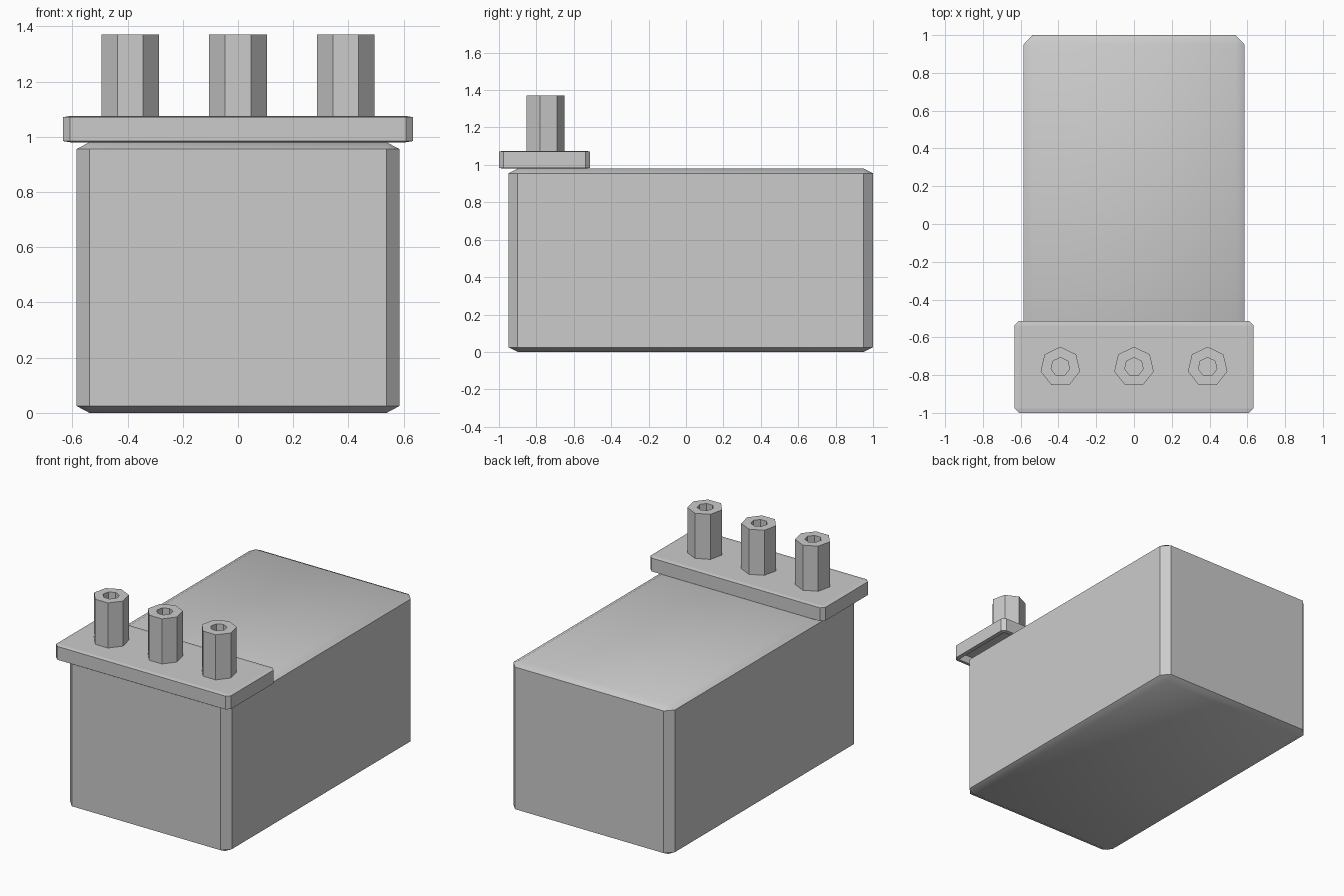
import bpy, bmesh, math
from mathutils import Matrix, Vector

cube = bpy.data.objects.get("Cube")
if cube:
    bpy.data.objects.remove(cube, do_unlink=True)

# Single plain grey
grey = bpy.data.materials.new("plain_grey")
grey.use_nodes = True
GREY = (0.6, 0.6, 0.6, 1)
grey.diffuse_color = GREY
grey.node_tree.nodes["Principled BSDF"].inputs["Base Color"].default_value = GREY


def finish(name, bm):
    bmesh.ops.recalc_face_normals(bm, faces=bm.faces)
    mesh = bpy.data.meshes.new(name)
    bm.to_mesh(mesh)
    bm.free()
    mesh.materials.append(grey)
    obj = bpy.data.objects.new(name, mesh)
    bpy.context.collection.objects.link(obj)
    return obj


def smooth(obj, degrees):
    bpy.ops.object.select_all(action='DESELECT')
    obj.select_set(True)
    bpy.context.view_layer.objects.active = obj
    bpy.ops.object.shade_smooth_by_angle(angle=math.radians(degrees))


def chamfered_block(low, high, chamfer):
    """Box with a different chamfer width along each axis."""
    low, high, chamfer = Vector(low), Vector(high), Vector(chamfer)
    size = high - low
    bm = bmesh.new()
    # Bevel in chamfer units, then stretch into place
    units = Vector(s / c for s, c in zip(size, chamfer))
    bmesh.ops.create_cube(bm, size=1, matrix=Matrix.Diagonal(units).to_4x4())
    bmesh.ops.bevel(bm, geom=bm.edges[:], offset=1, segments=1, affect='EDGES')
    bmesh.ops.scale(bm, vec=chamfer, verts=bm.verts)
    bmesh.ops.translate(bm, vec=(low + high) / 2, verts=bm.verts)
    return bm


# Main case
case = finish("case", chamfered_block((-0.585, -0.95, 0), (0.585, 1, 0.98),
                                      (0.047, 0.05, 0.025)))
smooth(case, 35)

# Terminal plate, hollow underneath
bm = chamfered_block((-0.633, -1, 0.98), (0.633, -0.513, 1.075),
                     (0.024, 0.024, 0.004))
bm.faces.ensure_lookup_table()
under = min(bm.faces, key=lambda f: f.calc_center_median().z)
bmesh.ops.inset_region(bm, faces=[under], thickness=0.005)
bmesh.ops.translate(bm, vec=(0, 0, 0.05), verts=under.verts)
finish("terminal_plate", bm)


# Seven-sided hollow terminals
def terminal(name, x, y, z0, z1, outer, inner, sides=7):
    bm = bmesh.new()

    def ring(r, z):
        return [bm.verts.new((x + r * math.sin(math.tau * i / sides),
                              y + r * math.cos(math.tau * i / sides), z))
                for i in range(sides)]

    rings = [ring(outer, z0), ring(outer, z1), ring(inner, z1), ring(inner, z0)]
    for a, b in zip(rings, rings[1:] + rings[:1]):
        for i in range(sides):
            j = (i + 1) % sides
            bm.faces.new((a[i], a[j], b[j], b[i]))
    finish(name, bm)


for name, x in (("right", -0.39), ("middle", 0), ("left", 0.39)):
    terminal(name + "_terminal", x, -0.757, 1.07, 1.37, 0.107, 0.05)
